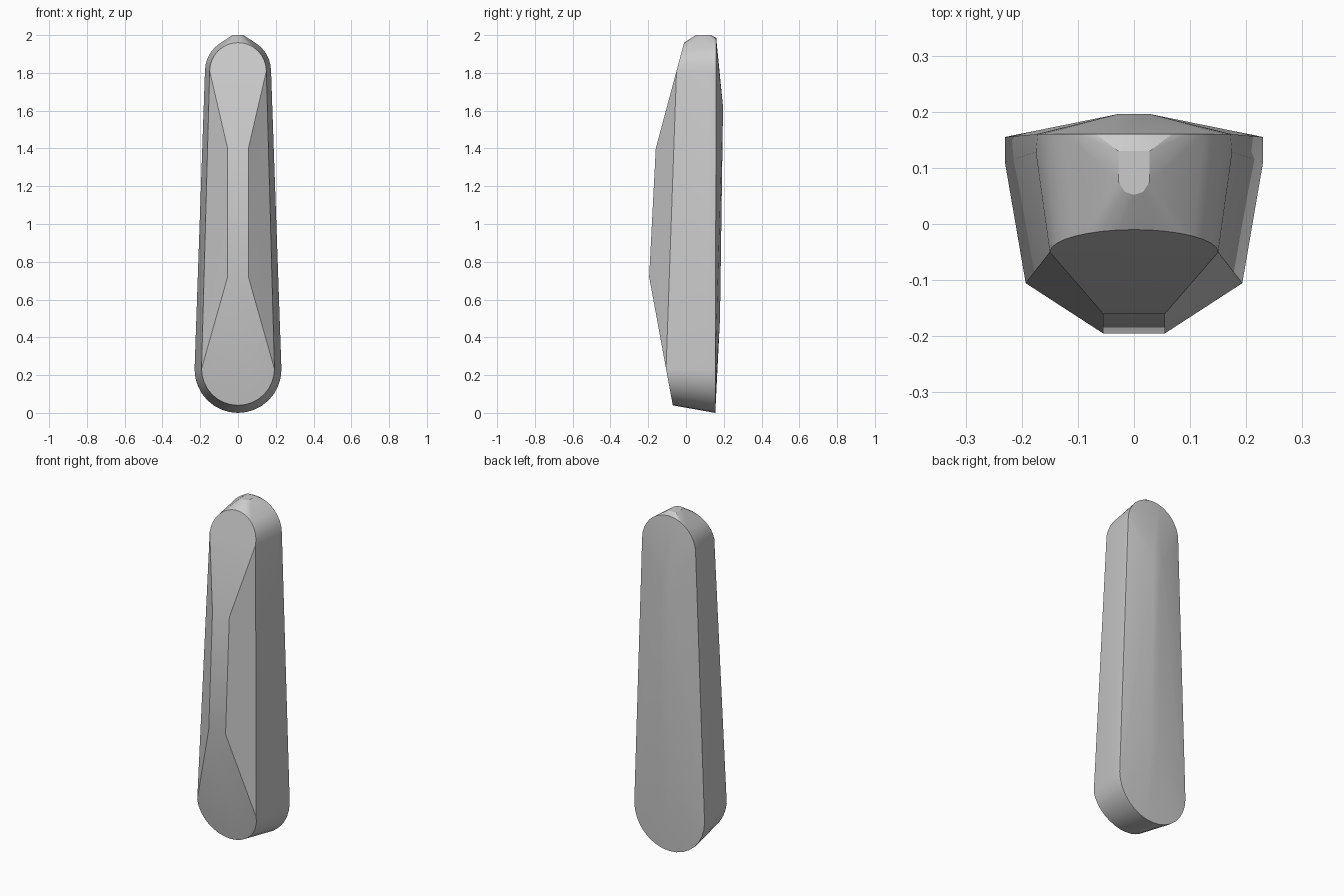
import bpy, bmesh
from math import sin, cos, pi

cube = bpy.data.objects.get("Cube")
if cube:
    bpy.data.objects.remove(cube)

STEPS = 16


def arc(radius, centre_z, direction, depth):
    """Half circle in the xz plane; depth(z, t) gives y, t is 0 at the sides and 1 at the pole."""
    points = []
    for i in range(STEPS + 1):
        a = pi * i / STEPS
        z = centre_z + direction * radius * sin(a)
        points.append((radius * cos(a), depth(z, sin(a)), z))
    return points


def ridge(half_width, y, z):
    return [(-half_width, y, z), (half_width, y, z)]


# Front rim: rounded ends lying on the two sloping front planes
points = arc(0.193, 0.233, -1, lambda z, t: -0.07 - 0.184 * (z - 0.04))
points += arc(0.15, 1.81, 1, lambda z, t: -0.01 - 0.268 * (1.96 - z))

# Back rim, and the belt where the sides turn straight
points += arc(0.23, 0.23, -1, lambda z, t: 0.155)
points += arc(0.175, 1.81, 1, lambda z, t: 0.16)
points += arc(0.23, 0.23, -1, lambda z, t: 0.11 + 0.045 * t)
points += [(x, 0.128, 1.81) for x in (-0.175, 0.175)]

# Front and back ridges
points += ridge(0.055, -0.195, 0.72) + ridge(0.055, -0.16, 1.4)
points += ridge(0.028, 0.18, 0.5) + ridge(0.028, 0.196, 1.62)

# Small flat tip with a rounded front
points += ridge(0.028, 0.13, 2.0) + ridge(0.028, 0.075, 2.0)
points += ridge(0.016, 0.057, 2.0) + [(0, 0.052, 2.0)]

# Wrap the sections in one faceted skin
bm = bmesh.new()
for p in points:
    bm.verts.new(p)
bmesh.ops.remove_doubles(bm, verts=bm.verts[:], dist=0.0005)
hull = bmesh.ops.convex_hull(bm, input=bm.verts[:])
loose = [v for v in bm.verts if not v.link_faces]
bmesh.ops.delete(bm, geom=loose, context='VERTS')
bmesh.ops.dissolve_limit(bm, angle_limit=0.01, verts=bm.verts[:], edges=bm.edges[:])
bmesh.ops.recalc_face_normals(bm, faces=bm.faces[:])

mesh = bpy.data.meshes.new("handle_body")
bm.to_mesh(mesh)
bm.free()
body = bpy.data.objects.new("handle_body", mesh)
bpy.context.collection.objects.link(body)

# Plain grey finish
grey = bpy.data.materials.new("plain_grey")
grey.use_nodes = True
colour = (0.6, 0.6, 0.6, 1)
grey.diffuse_color = colour
grey.node_tree.nodes["Principled BSDF"].inputs["Base Color"].default_value = colour
mesh.materials.append(grey)

bpy.ops.object.select_all(action='DESELECT')
body.select_set(True)
bpy.context.view_layer.objects.active = body
bpy.ops.object.shade_smooth_by_angle(angle=0.3)
